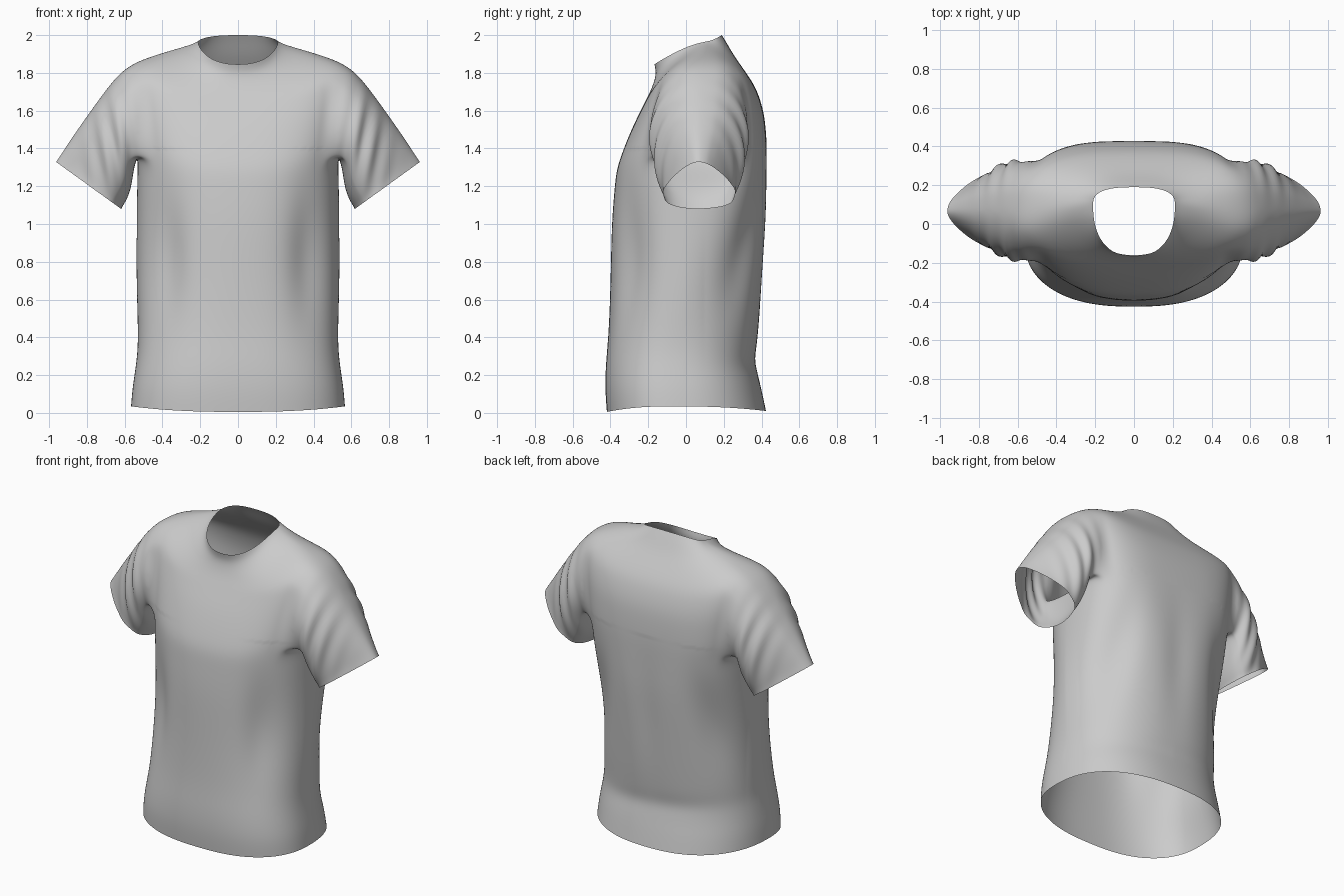
import bpy, bmesh, math

if "Cube" in bpy.data.objects:
    bpy.data.objects.remove(bpy.data.objects["Cube"])

N, K = 40, 4            # verts around the torso, half-width of armhole in columns
ARMPIT, SHOULDER = 7, 12  # torso rows that bound the armhole

# Torso rows: half width, front y, back y, side y, front z, side z, back z
TORSO = [
    (.568, -.42, .425, -.06, .005, .035, .01),
    (.56, -.43, .40, -.06, .13, .14, .13),
    (.535, -.425, .365, -.05, .27, .29, .27),
    (.53, -.41, .385, -.03, .42, .42, .42),
    (.54, -.40, .41, 0, .70, .70, .70),
    (.538, -.395, .43, .02, 1.0, 1.0, 1.0),
    (.535, -.38, .43, .04, 1.18, 1.23, 1.18),
    (.53, -.37, .43, .05, 1.28, 1.37, 1.28),
    (.545, -.345, .43, .06, 1.36, 1.46, 1.38),
    (.56, -.31, .425, .06, 1.45, 1.56, 1.48),
    (.575, -.275, .415, .06, 1.53, 1.66, 1.58),
    (.585, -.24, .39, .06, 1.60, 1.77, 1.67),
    (.57, -.215, .36, .06, 1.65, 1.845, 1.74),
    (.46, -.19, .305, .075, 1.70, 1.89, 1.82),
    (.33, -.17, .255, .09, 1.75, 1.928, 1.89),
    (.24, -.158, .215, .10, 1.80, 1.952, 1.96),
    (.212, -.168, .19, .10, 1.845, 1.965, 2.0),
]
# Sleeve rows: top x, top z, bottom x, bottom z, front y, back y, taper to top
SLEEVE = [
    (.65, 1.78, .55, 1.29, -.20, .33, .05),
    (.76, 1.63, .56, 1.19, -.185, .33, .15),
    (.87, 1.475, .582, 1.125, -.145, .285, .3),
    (.935, 1.375, .605, 1.09, -.115, .255, .42),
    (.965, 1.33, .612, 1.075, -.11, .25, .45),
]


def spow(v, e):
    return math.copysign(abs(v) ** e, v)


def torso_point(row, j):
    w, yf, yb, cy, zf, zs, zb = row
    a = 2 * math.pi * j / N
    c, s = math.cos(a), math.sin(a)
    back = s > 0
    # lens-shaped waist, boxier chest and hem, rounder neck
    k = min(max((zs - .9) / .5, 0), 1) * (.5 if zs > 1.9 else 1)
    hem = min(max((.7 - zs) / .5, 0), 1)
    e = 2 / ((2.2 + 1.0 * k + .15 * hem) if back else (2.15 + .4 * k + .35 * hem))
    y = cy + ((yb - cy) if back else (cy - yf)) * spow(s, e)
    f = abs(s) ** (1.2 if zs > 1.9 else 1.5 if zs > 1.87 else 2)
    z = zs * (1 - f) + (zb if back else zf) * f
    return (w * spow(c, e), y, z)


def sleeve_point(row, ang, side):
    tx, tz, bx, bz, yf, yb, taper = row
    t, u = math.sin(ang), math.cos(ang)
    f = (t + 1) / 2
    y = (yf + yb) / 2 + (yb - yf) / 2 * u * (1 - taper * t)
    return (side * (bx + (tx - bx) * f), y, bz + (tz - bz) * f)


bm = bmesh.new()

# Torso, leaving the armholes open
grid = [[bm.verts.new(torso_point(r, j)) for j in range(N)] for r in TORSO]
for i in range(len(TORSO) - 1):
    for j in range(N):
        near_side = (j + K) % (N // 2) < 2 * K
        if ARMPIT <= i < SHOULDER and near_side:
            continue
        n = (j + 1) % N
        bm.faces.new((grid[i][j], grid[i][n], grid[i + 1][n], grid[i + 1][j]))

# Sleeves grown from the armhole loops
for side, mid in ((1, 0), (-1, N // 2)):
    lo, hi = mid - K, mid + K
    path = [(ARMPIT, j) for j in range(lo, hi)]
    path += [(i, hi) for i in range(ARMPIT, SHOULDER)]
    path += [(SHOULDER, j) for j in range(hi, lo, -1)]
    path += [(i, lo) for i in range(SHOULDER, ARMPIT, -1)]
    loop = [grid[i][j % N] for i, j in path]
    angles = [math.atan2((v.co.z - 1.58) / .25, (v.co.y - .06) / .25) for v in loop]
    for row in SLEEVE:
        new = [bm.verts.new(sleeve_point(row, a, side)) for a in angles]
        for k in range(len(loop)):
            m = (k + 1) % len(loop)
            bm.faces.new((loop[k], loop[m], new[m], new[k]))
        loop = new

# Vertices inside the armholes are unused
bmesh.ops.delete(bm, geom=[v for v in bm.verts if not v.link_faces], context='VERTS')
mesh = bpy.data.meshes.new("shirt")
bm.to_mesh(mesh)
bm.free()
shirt = bpy.data.objects.new("shirt", mesh)
bpy.context.collection.objects.link(shirt)
bpy.context.view_layer.objects.active = shirt
shirt.select_set(True)
sub = shirt.modifiers.new("smooth_cloth", 'SUBSURF')
sub.levels = sub.render_levels = 3
bpy.ops.object.modifier_apply(modifier=sub.name)


def bump(v, centre, radius):
    return math.exp(-((v - centre) / radius) ** 2)


# Cloth folds: sleeve creases, side drape hollows, back ridges
normals = [v.normal.copy() for v in mesh.vertices]
for v, nrm in zip(mesh.vertices, normals):
    x, y, z = abs(v.co.x), v.co.y, v.co.z
    d = 0
    if x > .53 and z > 1.08:
        s = x + .2 * (1.5 - z)
        d += .012 * math.sin(2 * math.pi * s / .1) * bump(x, .68, .1) * bump(z, 1.45, .25) * abs(nrm.y)
    if z < 1.4:
        low = bump(z, .82, .33) * min(abs(y) / .1, 1)
        if y < 0:
            d -= .035 * bump(x, .38, .1) * low
        else:
            d -= .03 * bump(x, .42 - .15 * (z - .8), .1) * low
            d -= .012 * bump(x, 0, .1) * bump(z, .9, .35)
            d -= .006 * bump(z + .1 * v.co.x, .28, .06) * bump(x, .1, .3)
    v.co += nrm * d

bpy.ops.object.shade_smooth_by_angle(angle=math.radians(60))
